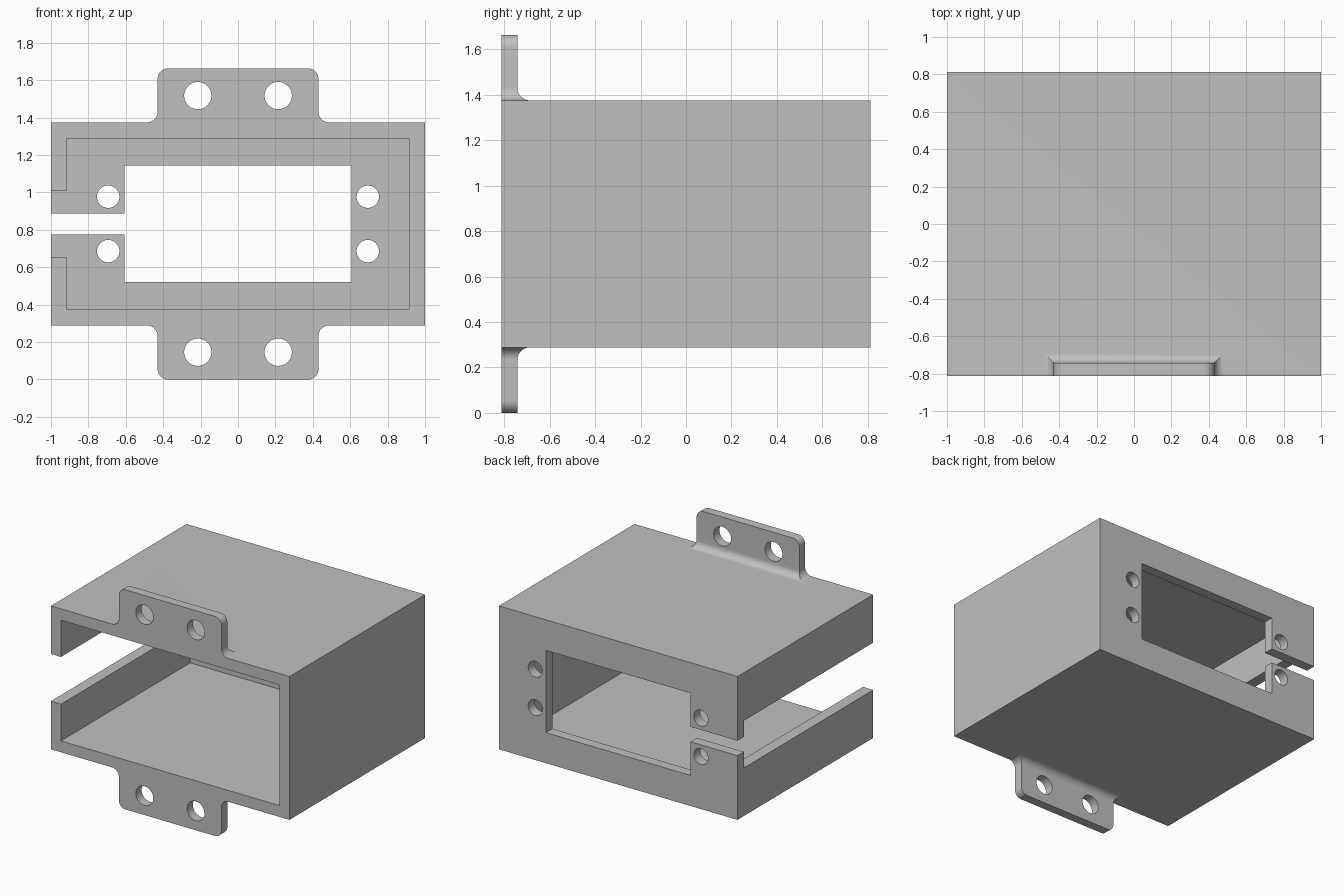
import bpy
import bmesh
from math import sqrt, sin, pi, radians
from mathutils import Matrix

if "Cube" in bpy.data.objects:
    bpy.data.objects.remove(bpy.data.objects["Cube"], do_unlink=True)

# Main dimensions
MID_Z = 0.8315            # height of the symmetry plane
HALF_Y = 0.812
BOX_HALF_Z = 0.543
BACK_WALL = 0.077
TAB_HALF_X = 0.43
TAB_HEIGHT = 0.2885
TAB_THICK = 0.07
R = 0.056                 # fillet and corner radius
ARC_STEPS = 10

grey = bpy.data.materials.new("plain grey")
grey.use_nodes = True
grey_value = (0.53, 0.53, 0.53, 1.0)
grey.diffuse_color = grey_value
grey.node_tree.nodes["Principled BSDF"].inputs["Base Color"].default_value = grey_value


def add_object(name, bm):
    bmesh.ops.recalc_face_normals(bm, faces=bm.faces)
    mesh = bpy.data.meshes.new(name)
    bm.to_mesh(mesh)
    bm.free()
    mesh.materials.append(grey)
    obj = bpy.data.objects.new(name, mesh)
    bpy.context.collection.objects.link(obj)
    return obj


def box(name, x0, x1, y0, y1, half_z):
    """Box that is symmetric about the middle height."""
    bm = bmesh.new()
    size = Matrix.Diagonal((x1 - x0, y1 - y0, 2 * half_z, 1))
    centre = Matrix.Translation(((x0 + x1) / 2, (y0 + y1) / 2, MID_Z))
    bmesh.ops.create_cube(bm, size=1, matrix=centre @ size)
    return add_object(name, bm)


def hole(x, y, z, radius):
    """Round cutter along the depth axis."""
    bm = bmesh.new()
    place = Matrix.Translation((x, y, z)) @ Matrix.Rotation(pi / 2, 4, "X")
    bmesh.ops.create_cone(bm, cap_ends=True, segments=40, radius1=radius,
                          radius2=radius, depth=0.4, matrix=place)
    return add_object("hole_cutter", bm)


def mounting_tab(name, side):
    """Stack of rectangles: flared mitred foot, straight body, rounded corners."""
    levels = [(-0.03, R, R)]
    for i in range(ARC_STEPS + 1):
        a = pi / 2 * i / ARC_STEPS
        flare = R * (1 - sin(a))
        levels.append((R - R * sqrt(max(0, 1 - sin(a) ** 2)), flare, flare))
    for i in range(ARC_STEPS + 1):
        a = pi / 2 * i / ARC_STEPS
        inset = R * (1 - sqrt(max(0, 1 - sin(a) ** 2)))
        levels.append((TAB_HEIGHT - R + R * sin(a), -inset, 0))
    bm = bmesh.new()
    rings = []
    for height, grow_x, grow_y in levels:
        w = TAB_HALF_X + grow_x
        back = -HALF_Y + TAB_THICK + grow_y
        z = MID_Z + side * (BOX_HALF_Z + height)
        corners = ((-w, -HALF_Y), (w, -HALF_Y), (w, back), (-w, back))
        rings.append([bm.verts.new((x, y, z)) for x, y in corners])
    for low, high in zip(rings, rings[1:]):
        for k in range(4):
            n = (k + 1) % 4
            bm.faces.new((low[k], low[n], high[n], high[k]))
    bm.faces.new(rings[0])
    bm.faces.new(rings[-1])
    return add_object(name, bm)


def combine(target, other, operation):
    """Apply one boolean and discard the second object."""
    mod = target.modifiers.new(operation.lower(), "BOOLEAN")
    mod.operation = operation
    mod.solver = "EXACT"
    mod.object = other
    graph = bpy.context.evaluated_depsgraph_get()
    result = bpy.data.meshes.new_from_object(target.evaluated_get(graph))
    target.modifiers.clear()
    target.data = result
    bpy.data.objects.remove(other, do_unlink=True)


# Outer shell with a tab above and below
housing = box("housing_with_tabs", -1, 1, -HALF_Y, HALF_Y, BOX_HALF_Z)
for tab_name, side in (("upper_tab", 1), ("lower_tab", -1)):
    combine(housing, mounting_tab(tab_name, side), "UNION")

# Cavity open to the front, side gap, rear window and cable slot
inner_back = HALF_Y - BACK_WALL
cutters = [
    box("cavity_cutter", -0.915, 0.915, -1, inner_back, 0.457),
    box("side_gap_cutter", -1.2, -0.8, -1, inner_back, 0.179),
    box("window_cutter", -0.606, 0.606, 0.6, 1, 0.3115),
    box("slot_cutter", -1.2, -0.5, 0.6, 1, 0.0565),
]

# Screw holes in the tabs and the rear wall
for sx in (-1, 1):
    for sz in (-1, 1):
        cutters.append(hole(sx * 0.215, -HALF_Y, MID_Z + sz * 0.686, 0.073))
        cutters.append(hole(sx * 0.694, HALF_Y, MID_Z + sz * 0.1455, 0.06))
for cutter in cutters:
    combine(housing, cutter, "DIFFERENCE")

# Smooth the curved faces only, keep flat faces and mitres crisp
for face in housing.data.polygons:
    face.use_smooth = max(abs(c) for c in face.normal) < 0.9999
housing.data.set_sharp_from_angle(angle=radians(30))
